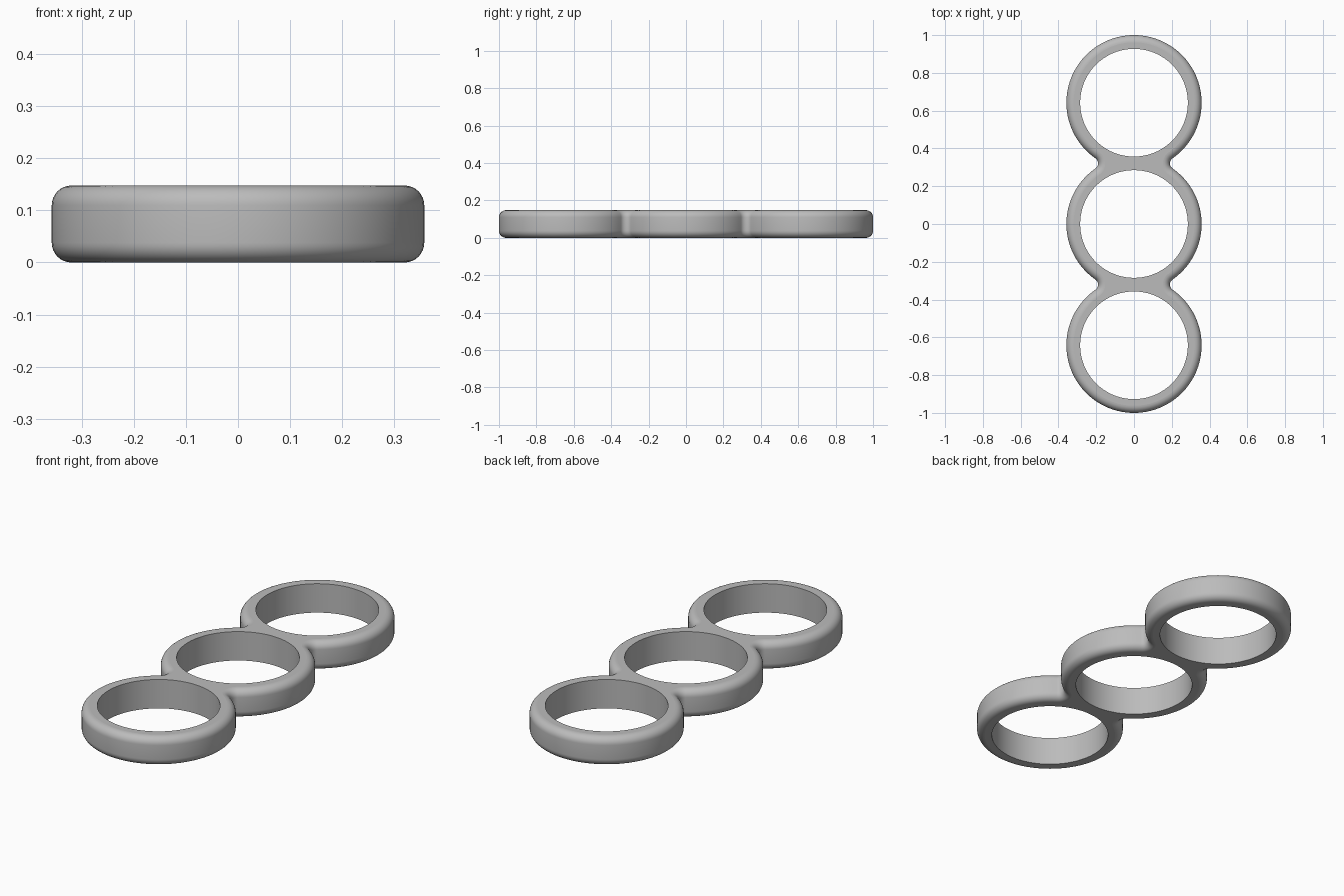
import bpy, bmesh
from math import sin, cos, pi, radians, hypot, acos

cube = bpy.data.objects.get("Cube")
if cube:
    bpy.data.objects.remove(cube)

HEIGHT, OUTER, HOLE = 0.148, 0.358, 0.285
PITCH = 1 - OUTER            # distance between ring centres
FILLET = 0.033               # radius of the waist fillets
ROUND = 0.038                # radius of the rounded rims
MID = PITCH / 2
FX = ((OUTER + FILLET) ** 2 - MID ** 2) ** 0.5   # fillet centre
A = acos(FX / hypot(FX, MID))                   # tangent angle

# Outline arcs, counter-clockwise: centre x, centre y, is fillet, start, end, steps
ARCS = [
    (0, PITCH, False, -A, pi + A, 80),
    (-FX, MID, True, A, -A, 14),
    (0, 0, False, pi - A, pi + A, 32),
    (-FX, -MID, True, A, -A, 14),
    (0, -PITCH, False, pi - A, 2 * pi + A, 80),
    (FX, -MID, True, pi + A, pi - A, 14),
    (0, 0, False, -A, A, 32),
    (FX, MID, True, pi + A, pi - A, 14),
]


def outline(inset):
    """Three joined discs, shrunk inward by inset."""
    points = []
    for x, y, fillet, start, end, steps in ARCS:
        r = FILLET + inset if fillet else OUTER - inset
        for i in range(steps):
            a = start + (end - start) * i / steps
            points.append((x + r * cos(a), y + r * sin(a)))
    return points


def circle(y, r, steps=96):
    return [(r * cos(2 * pi * i / steps), y + r * sin(2 * pi * i / steps))
            for i in range(steps)]


def add_wall(bm, layers):
    """Skin stacked loops (points, z); return the bottom and top edges."""
    loops = [[bm.verts.new((x, y, z)) for x, y in pts] for pts, z in layers]
    for low, high in zip(loops, loops[1:]):
        for i in range(len(low)):
            bm.faces.new((low[i - 1], low[i], high[i], high[i - 1])).smooth = True
    return [[bm.edges.get((loop[i - 1], loop[i])) for i in range(len(loop))]
            for loop in (loops[0], loops[-1])]


bm = bmesh.new()

# Rounded outer wall
angles = [radians(90 * i / 8) for i in range(9)]
lower = [(outline(ROUND * (1 - sin(a))), ROUND * (1 - cos(a))) for a in angles]
upper = [(pts, HEIGHT - z) for pts, z in reversed(lower)]
bottom, top = add_wall(bm, lower + upper)

# Straight finger holes
for y in (-PITCH, 0, PITCH):
    b, t = add_wall(bm, [(circle(y, HOLE), 0), (circle(y, HOLE), HEIGHT)])
    bottom += b
    top += t

# Flat bottom and top
for edges, nz in ((bottom, -1), (top, 1)):
    cap = bmesh.ops.triangle_fill(bm, use_beauty=True, edges=edges, normal=(0, 0, nz))
    for g in cap["geom"]:
        if isinstance(g, bmesh.types.BMFace):
            g.smooth = False

bmesh.ops.recalc_face_normals(bm, faces=bm.faces)
mesh = bpy.data.meshes.new("triple_ring")
bm.to_mesh(mesh)
bm.free()

grey = bpy.data.materials.new("plain_grey")
grey.use_nodes = True
colour = (0.5, 0.5, 0.5, 1)
grey.diffuse_color = colour
grey.node_tree.nodes["Principled BSDF"].inputs["Base Color"].default_value = colour
mesh.materials.append(grey)

ring = bpy.data.objects.new("triple_ring", mesh)
bpy.context.collection.objects.link(ring)
